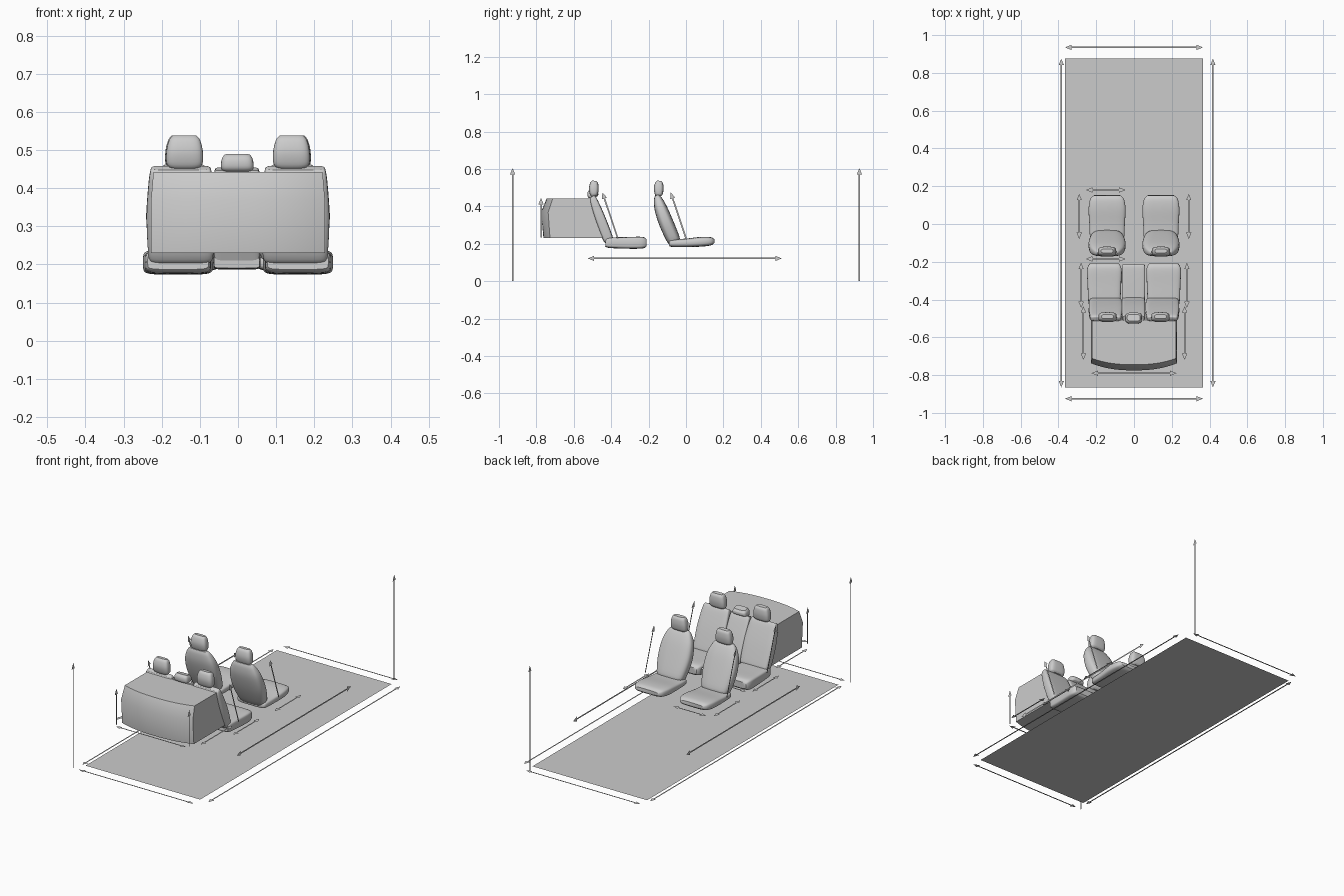
import bpy, bmesh, math
from mathutils import Vector

if "Cube" in bpy.data.objects:
    bpy.data.objects.remove(bpy.data.objects["Cube"])


def make(name, verts, faces, smooth=True):
    me = bpy.data.meshes.new(name)
    me.from_pydata(verts, [], faces)
    bm = bmesh.new()
    bm.from_mesh(me)
    bmesh.ops.recalc_face_normals(bm, faces=bm.faces)
    bm.to_mesh(me)
    bm.free()
    ob = bpy.data.objects.new(name, me)
    bpy.context.collection.objects.link(ob)
    if smooth:
        bpy.ops.object.select_all(action='DESELECT')
        ob.select_set(True)
        bpy.context.view_layer.objects.active = ob
        bpy.ops.object.shade_smooth_by_angle(angle=math.radians(40))
    return ob


def spline(st, steps=4):
    """Smooth the station list (Catmull-Rom)."""
    out = []
    for i in range(len(st) - 1):
        a, b, c, d = (Vector(st[max(0, min(len(st) - 1, i + k))]) for k in (-1, 0, 1, 2))
        for s in range(steps):
            t = s / steps
            out.append(0.5 * (2 * b + (c - a) * t + (2 * a - 5 * b + 4 * c - d) * t**2
                              + (3 * b - a - 3 * c + d) * t**3))
    return out + [Vector(st[-1])]


def loft(name, cx, stations, power=4, n=32, dy=0.0):
    """Rounded-box sections along a path in the YZ plane: (y, z, half width, half depth)."""
    st = spline(stations)
    verts, faces = [], []
    for i, (y, z, w, d) in enumerate(st):
        a, b = st[max(i - 1, 0)], st[min(i + 1, len(st) - 1)]
        tan = Vector((b[0] - a[0], b[1] - a[1])).normalized()
        for k in range(n):
            c, s = math.cos(2 * math.pi * k / n), math.sin(2 * math.pi * k / n)
            u = math.copysign(abs(c) ** (2 / power), c) * w
            v = math.copysign(abs(s) ** (2 / power), s) * d
            verts.append((cx + u, y + dy - tan.y * v, z + tan.x * v))
    for i in range(len(st) - 1):
        for k in range(n):
            p, q = i * n + k, i * n + (k + 1) % n
            faces.append((p, q, q + n, p + n))
    faces += [tuple(range(n)), tuple(range(len(verts) - n, len(verts)))]
    return make(name, verts, faces)


def arrow(p, q, side, double=True, w=0.004, h=0.014, l=0.034):
    """Flat dimension arrow from p to q, lying in the plane of `side`."""
    p, q, s = Vector(p), Vector(q), Vector(side).normalized()
    d = (q - p).normalized()
    a = p + d * l if double else p
    b = q - d * l
    v = [a + s * w, b + s * w, b - s * w, a - s * w, b + s * h, q, b - s * h]
    f = [(0, 1, 2, 3), (4, 5, 6)]
    if double:
        v += [a + s * h, p, a - s * h]
        f.append((7, 8, 9))
    make("dimension_arrow", v, f, False)


X, Y, Z = (1, 0, 0), (0, 1, 0), (0, 0, 1)

# floor outline
make("floor", [(-.365, -.865, 0), (.365, -.865, 0), (.365, .875, 0), (-.365, .875, 0)],
     [(0, 1, 2, 3)], False)

head = [(-.143, .453, .034, .012), (-.145, .464, .047, .021), (-.146, .495, .048, .026),
        (-.144, .525, .041, .021), (-.143, .537, .032, .011)]

for sx in (-1, 1):
    cx = sx * .1425
    # front seats
    loft("front_seat_cushion", cx, [(-.09, .203, .078, .012), (-.075, .203, .09, .02),
         (0, .205, .094, .023), (.08, .211, .098, .026), (.132, .214, .089, .022),
         (.152, .215, .07, .01)])
    loft("front_seat_back", cx, [(-.056, .203, .065, .026), (-.068, .225, .083, .036),
         (-.105, .31, .098, .039), (-.135, .39, .092, .034), (-.15, .44, .071, .022),
         (-.156, .46, .052, .01)], 3.2)
    loft("front_headrest", cx, head, 3.5)
    # rear outer seats
    loft("rear_seat_cushion", sx * .157, [(-.43, .207, .08, .02), (-.41, .206, .085, .028),
         (-.32, .205, .089, .031), (-.25, .206, .092, .032), (-.222, .206, .086, .028),
         (-.21, .206, .077, .018)], 6)
    loft("rear_seat_back", sx * .15, [(-.41, .215, .08, .022), (-.42, .235, .086, .028),
         (-.456, .33, .09, .028), (-.486, .41, .085, .023), (-.498, .445, .08, .017),
         (-.502, .453, .074, .01)], 6)
    loft("rear_headrest", sx * .14, head, 3.5, dy=-.347)

# rear middle seat
loft("rear_middle_cushion", -.003, [(-.43, .21, .06, .02), (-.3, .21, .062, .023),
     (-.225, .21, .061, .022), (-.215, .21, .056, .013)], 8)
loft("rear_middle_back", -.003, [(-.408, .215, .06, .022), (-.45, .32, .062, .026),
     (-.49, .425, .061, .019), (-.499, .45, .056, .012)], 8)
loft("rear_middle_headrest", -.002, [(-.497, .447, .038, .018), (-.498, .455, .043, .028),
     (-.498, .474, .041, .028), (-.496, .486, .034, .018)], 4)

# luggage space: side profile swept across x, tail bowed outwards
prof = [(-.415, .23), (-.508, .442), (-.712, .442), (-.737, .37), (-.727, .23)]
bow = [0, 0, .033, .038, .035]
cols, m = 20, len(prof)
verts, faces = [], []
for i in range(cols + 1):
    t = 2 * i / cols - 1
    for (y, z), b in zip(prof, bow):
        verts.append((t * (.228 - .006 * (z > .4)), y - b * (1 - abs(t) ** 2.4), z))
for i in range(cols):
    for k in range(m):
        p, q = i * m + k, i * m + (k + 1) % m
        faces.append((p, q, q + m, p + m))
faces += [tuple(range(m)), tuple(range(cols * m, cols * m + m))]
trunk = make("luggage_space", verts, faces)

# overall size arrows
for y in (.935, -.925):
    arrow((-.365, y, 0), (.365, y, 0), Y)
for x in (-.385, .418):
    arrow((x, -.865, 0), (x, .875, 0), X)
arrow((-.40, -.927, 0), (-.40, -.927, .605), Y, False)
arrow((.345, .927, 0), (.345, .927, .605), Y, False)

# seat and luggage arrows
for y in (.18, -.185):
    arrow((-.255, y, .19), (-.045, y, .19), Y)
arrow((-.225, -.79, .235), (.225, -.79, .235), Y)
for x in (-1, 1):
    arrow((x * .29, -.08, .19), (x * .29, .16, .19), X)
    arrow((x * .28, -.445, .19), (x * .28, -.205, .19), X)
    arrow((x * .268, -.72, .235), (x * .268, -.435, .235), X)
    arrow((x * .36, -.525, .122), (x * .36, .512, .122), Z)
    arrow((x * .232, -.775, .235), (x * .232, -.775, .445), Y, False)
    for dy in (0, -.365):
        arrow((x * .26, dy, .23), (x * .26, dy - .082, .475), (0, .245, .082), False)
